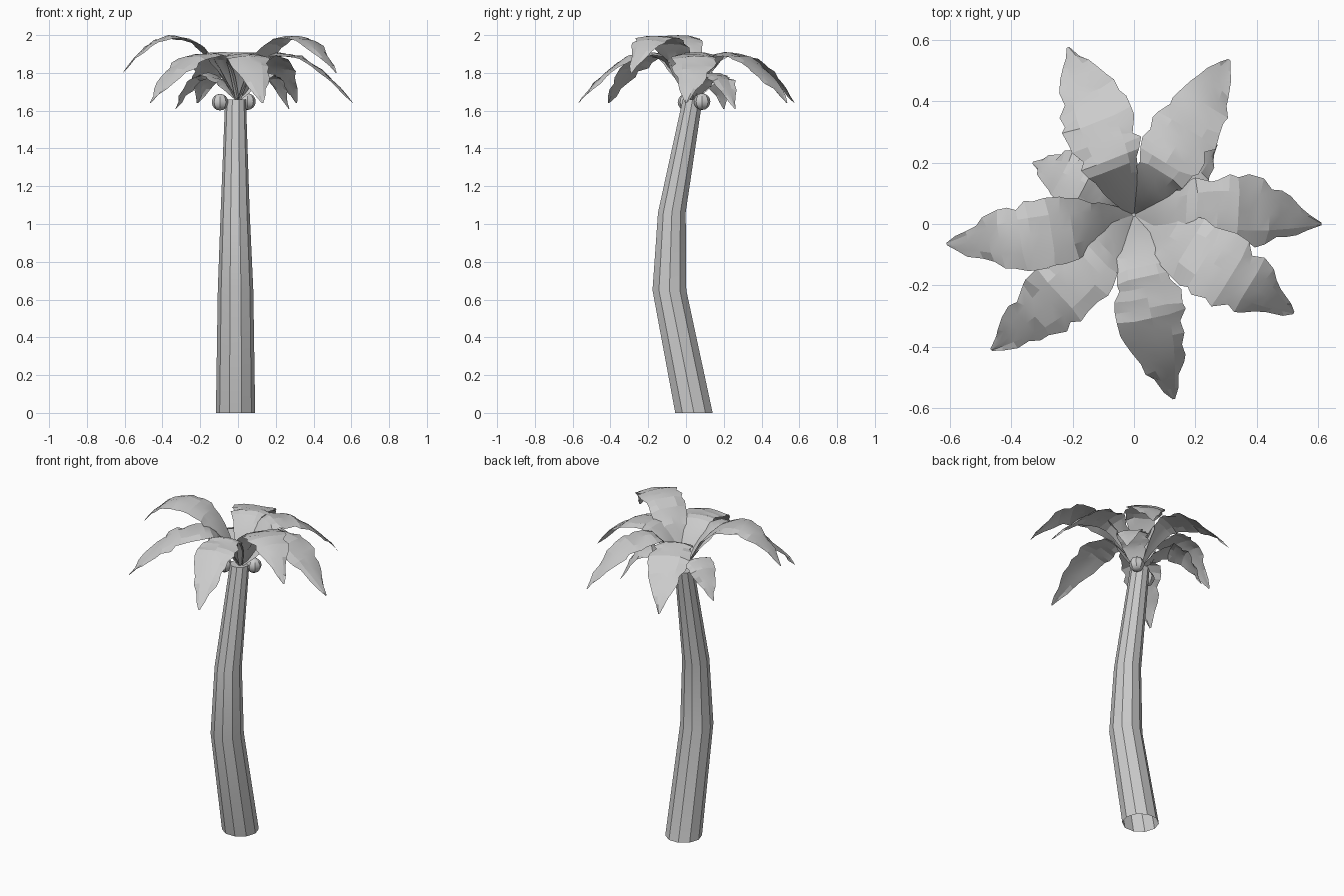
import bpy, bmesh, math, random
from mathutils import Vector

random.seed(4)
cube = bpy.data.objects.get("Cube")
if cube:
    bpy.data.objects.remove(cube, do_unlink=True)

grey = bpy.data.materials.new("plain_grey")
grey.use_nodes = True
COLOUR = (0.6, 0.6, 0.6, 1)
grey.diffuse_color = COLOUR
grey.node_tree.nodes["Principled BSDF"].inputs["Base Color"].default_value = COLOUR


def make_object(name, bm, angle=None):
    mesh = bpy.data.meshes.new(name)
    bm.to_mesh(mesh)
    bm.free()
    mesh.materials.append(grey)
    obj = bpy.data.objects.new(name, mesh)
    bpy.context.collection.objects.link(obj)
    if angle:
        bpy.ops.object.select_all(action='DESELECT')
        obj.select_set(True)
        bpy.context.view_layer.objects.active = obj
        bpy.ops.object.shade_smooth_by_angle(angle=math.radians(angle))
    return obj


def sample(points, s):
    """Piecewise linear value at s of a list of (s, value)."""
    for (a, va), (b, vb) in zip(points, points[1:]):
        if s <= b:
            return va + (vb - va) * (s - a) / (b - a)
    return points[-1][1]


# Trunk: bent ten-sided tube, open underneath
SIDES = 10
bm = bmesh.new()
rings = []
for x, y, z, r in [(-.013, .042, 0, .104), (-.013, -.088, .65, .094),
                   (-.015, -.075, 1.06, .077), (-.013, .035, 1.66, .055)]:
    rings.append([bm.verts.new((x + r * math.cos(math.tau * i / SIDES),
                                y + r * math.sin(math.tau * i / SIDES), z))
                  for i in range(SIDES)])
for low, high in zip(rings, rings[1:]):
    for i in range(SIDES):
        j = (i + 1) % SIDES
        bm.faces.new((low[i], low[j], high[j], high[i]))
bm.faces.new(rings[-1])
make_object("trunk", bm, 30)

# Coconuts: low spheres with alternate meridians pressed in as grooves
for name, centre in [("coconut_front", (-.095, .0, 1.645)),
                     ("coconut_back", (.05, .085, 1.648))]:
    bm = bmesh.new()
    bmesh.ops.create_uvsphere(bm, u_segments=16, v_segments=8, radius=.044)
    for v in bm.verts:
        turn = round(math.atan2(v.co.y, v.co.x) / (math.tau / 16))
        if turn % 2:
            v.co.x *= .92
            v.co.y *= .92
        v.co += Vector(centre)
    make_object(name, bm, 25)

# Fronds: height along the arch, and half width, by fraction of length
LOW_ARCH = [(0, 1.65), (.12, 1.79), (.26, 1.895), (.34, 1.91), (.55, 1.89),
            (.72, 1.82), (.86, 1.74), (1, 1.64)]
HIGH_ARCH = [(0, 1.65), (.1, 1.75), (.21, 1.87), (.33, 1.95), (.46, 1.99),
             (.6, 2.0), (.74, 1.97), (.87, 1.9), (1, 1.8)]
SMALL_ARCH = [(0, 1.65), (.25, 1.75), (.5, 1.8), (.72, 1.77), (.88, 1.69), (1, 1.61)]
WIDTH = [(0, .012), (.1, .045), (.28, .095), (.42, .114), (.6, .115),
         (.73, .095), (.86, .058), (1, .004)]
ROWS = 18
ACROSS = (-1, -.5, 0, .5, 1)


def frond(name, tip, arch, bow=0, wide=1):
    base = Vector((0, .03, 0))
    reach = Vector((tip[0], tip[1], 0)) - base
    side = Vector((-reach.y, reach.x, 0)).normalized()
    along = reach.normalized()
    bm = bmesh.new()
    rows = []
    for k in range(ROWS + 1):
        s = k / ROWS
        middle = base + reach * s + side * bow * math.sin(math.pi * s)
        middle.z = sample(arch, s)
        half = sample(WIDTH, s) * wide
        row = []
        for t in ACROSS:
            p = middle + side * half * t
            p.z -= .13 * half * t * t
            # ragged leaf edges
            if abs(t) == 1 and .2 < s < 1:
                p -= side * t * half * random.choice((0, 0, .05, .12, .22))
                p += along * random.uniform(-.012, .012)
            if .2 < s < 1:
                p.z += random.uniform(-.004, .004)
            row.append(bm.verts.new(p))
        rows.append(row)
    for a, b in zip(rows, rows[1:]):
        for i in range(len(ACROSS) - 1):
            bm.faces.new((a[i], b[i], b[i + 1], a[i + 1]))
    bmesh.ops.recalc_face_normals(bm, faces=bm.faces[:])
    if sum(f.normal.z for f in bm.faces) < 0:
        bmesh.ops.reverse_faces(bm, faces=bm.faces[:])
    make_object(name, bm, 12)


frond("frond_left", (.61, .0), LOW_ARCH, .03, 1.08)
frond("frond_front_left", (.52, -.29), HIGH_ARCH, .0, 1.08)
frond("frond_front", (.13, -.57), LOW_ARCH, -.015)
frond("frond_front_right", (-.465, -.41), LOW_ARCH, .025)
frond("frond_right", (-.61, -.065), HIGH_ARCH, .015)
frond("frond_back_right", (-.215, .575), LOW_ARCH, 0, 1.05)
frond("frond_back_left", (.31, .535), LOW_ARCH, 0, 1.0)
frond("small_frond_right", (-.33, .2), SMALL_ARCH, -.02, .85)
frond("small_frond_left", (.27, .26), SMALL_ARCH, 0, .8)
